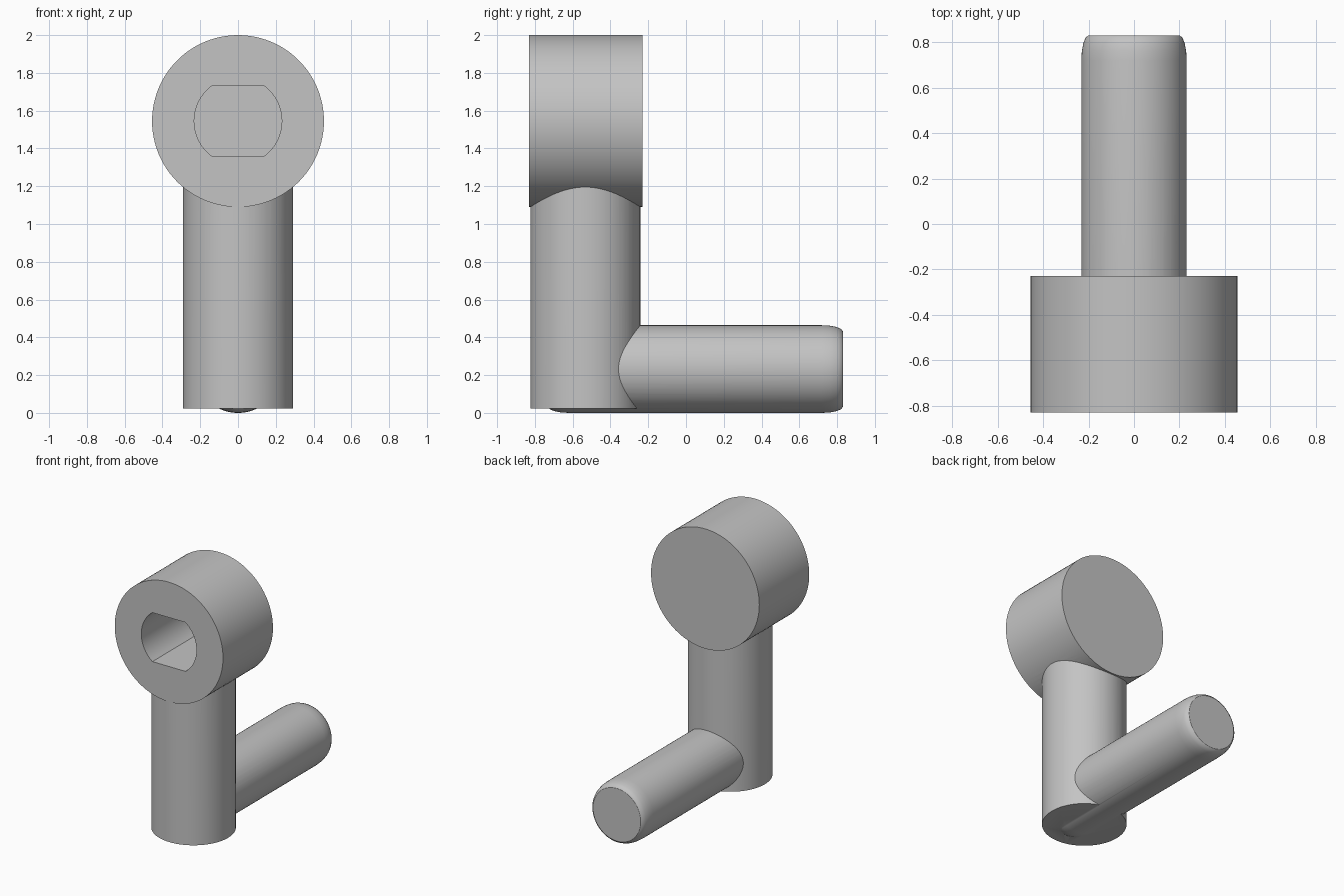
import bpy, bmesh, math
from mathutils import Matrix

cube = bpy.data.objects.get("Cube")
if cube:
    bpy.data.objects.remove(cube)

grey = bpy.data.materials.new("plain grey")
grey.use_nodes = True
grey.diffuse_color = (0.55, 0.55, 0.55, 1)
grey.node_tree.nodes["Principled BSDF"].inputs["Base Color"].default_value = (0.55, 0.55, 0.55, 1)

ALONG_Y = Matrix.Rotation(-math.pi / 2, 4, 'X')   # local +z becomes +y


def loft(name, rings, matrix):
    """Capped solid through a list of closed rings of local points."""
    bm = bmesh.new()
    loops = [[bm.verts.new(p) for p in ring] for ring in rings]
    n = len(loops[0])
    for a, b in zip(loops, loops[1:]):
        for i in range(n):
            j = (i + 1) % n
            bm.faces.new((a[i], a[j], b[j], b[i]))
    bm.faces.new(loops[0][::-1])
    bm.faces.new(loops[-1])
    bm.transform(matrix)
    bmesh.ops.recalc_face_normals(bm, faces=bm.faces)
    mesh = bpy.data.meshes.new(name)
    bm.to_mesh(mesh)
    bm.free()
    mesh.materials.append(grey)
    obj = bpy.data.objects.new(name, mesh)
    bpy.context.collection.objects.link(obj)
    return obj


def turned(name, profile, matrix, sides=96):
    """Round solid from (radius, height) pairs."""
    angles = [2 * math.pi * i / sides for i in range(sides)]
    return loft(name, [[(r * math.cos(a), r * math.sin(a), h) for a in angles]
                       for r, h in profile], matrix)


def combine(target, tool, operation):
    mod = target.modifiers.new(tool.name, 'BOOLEAN')
    mod.operation = operation
    mod.solver = 'EXACT'
    mod.object = tool
    bpy.context.view_layer.objects.active = target
    bpy.ops.object.modifier_apply(modifier=mod.name)
    bpy.data.objects.remove(tool)


# Round head lying along y
head_z = 1.545
crank = turned("crank_handle", [(0.455, -0.83), (0.455, -0.23)],
               Matrix.Translation((0, 0, head_z)) @ ALONG_Y)

# Upright post
post = turned("post", [(0.291, 0.022), (0.291, 1.25)], Matrix.Translation((0, -0.533, 0)))

# Grip bar with softly rounded ends
start, end, radius, soft, run = -0.73, 0.83, 0.232, 0.032, 0.11
steps = [math.pi / 2 * i / 4 for i in range(5)]
tip = [(radius - soft + soft * math.sin(a), run * (1 - math.cos(a))) for a in steps]
profile = [(r, start + t) for r, t in tip] + [(r, end - t) for r, t in reversed(tip)]
grip = turned("grip", profile, Matrix.Translation((0, 0, radius)) @ ALONG_Y)

# Double-flat shaft socket, blind from the front
socket_r, flat = 0.232, 0.186
reach = math.asin(flat / socket_r)
arc = [reach * (2 * i / 20 - 1) for i in range(21)]
outline = [(socket_r * math.cos(a + turn), socket_r * math.sin(a + turn))
           for turn in (0, math.pi) for a in arc]
socket = loft("socket_cutter", [[(x, y, h) for x, y in outline] for h in (-0.9, -0.28)],
              Matrix.Translation((0, 0, head_z)) @ ALONG_Y)
socket.hide_render = True

combine(crank, post, 'UNION')
combine(crank, grip, 'UNION')
combine(crank, socket, 'DIFFERENCE')

bpy.ops.object.select_all(action='DESELECT')
crank.select_set(True)
bpy.context.view_layer.objects.active = crank
bpy.ops.object.shade_smooth_by_angle(angle=math.radians(34))
